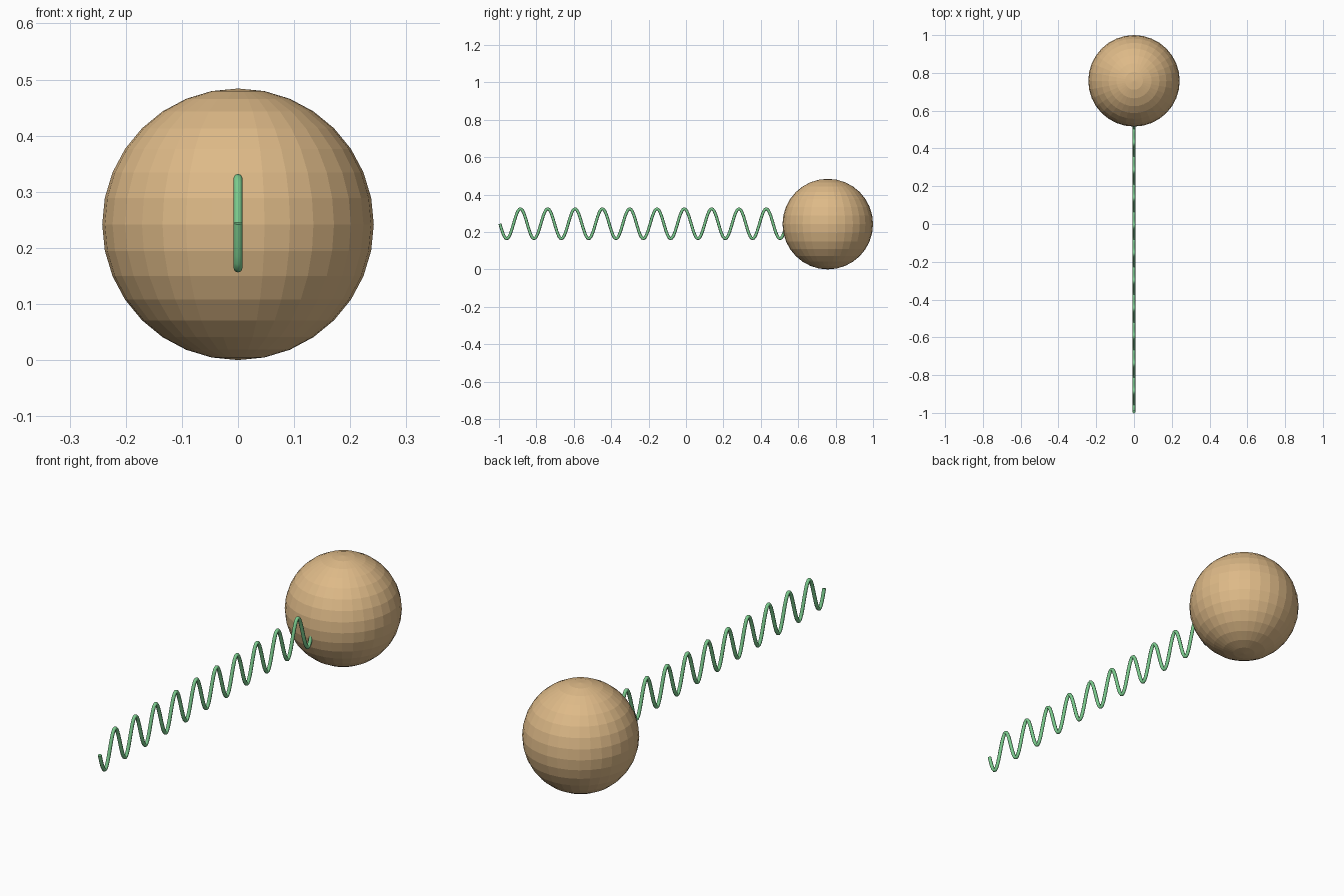
import bpy, math

if "Cube" in bpy.data.objects:
    bpy.data.objects.remove(bpy.data.objects["Cube"])

def material(name, rgb):
    m = bpy.data.materials.new(name)
    m.diffuse_color = (*rgb, 1)
    m.use_nodes = True
    m.node_tree.nodes["Principled BSDF"].inputs["Base Color"].default_value = m.diffuse_color
    return m

tan = material("tan", (0.73, 0.49, 0.245))
green = material("green", (0.20, 0.60, 0.27))

CENTRE_Y, CENTRE_Z, RADIUS = 0.758, 0.242, 0.242

# Faceted ball
bpy.ops.mesh.primitive_uv_sphere_add(segments=32, ring_count=16, radius=RADIUS,
                                     location=(0, CENTRE_Y, CENTRE_Z))
ball = bpy.context.object
ball.name = "ball"
ball.data.materials.append(tan)

# Wavy tail: sine path from the tip to the middle of the ball
WAVES, STEPS, AMPLITUDE, TUBE = 12, 24, 0.080, 0.008
count = WAVES * STEPS
curve = bpy.data.curves.new("tail_path", "CURVE")
curve.dimensions = "3D"
curve.bevel_depth = TUBE
curve.bevel_resolution = 2
curve.use_fill_caps = True
path = curve.splines.new("POLY")
path.points.add(count)
for i, p in enumerate(path.points):
    t = i / count
    z = CENTRE_Z + 0.002 - AMPLITUDE * math.sin(math.tau * WAVES * t)
    p.co = (0, -0.995 + (CENTRE_Y + 0.995) * t, z, 1)
curve.materials.append(green)
tail = bpy.data.objects.new("tail", curve)
bpy.context.collection.objects.link(tail)

# Turn the tail into a mesh
bpy.ops.object.select_all(action="DESELECT")
tail.select_set(True)
bpy.context.view_layer.objects.active = tail
bpy.ops.object.convert(target="MESH")
bpy.ops.object.shade_smooth_by_angle(angle=math.radians(50))
bpy.context.object.name = "tail"
